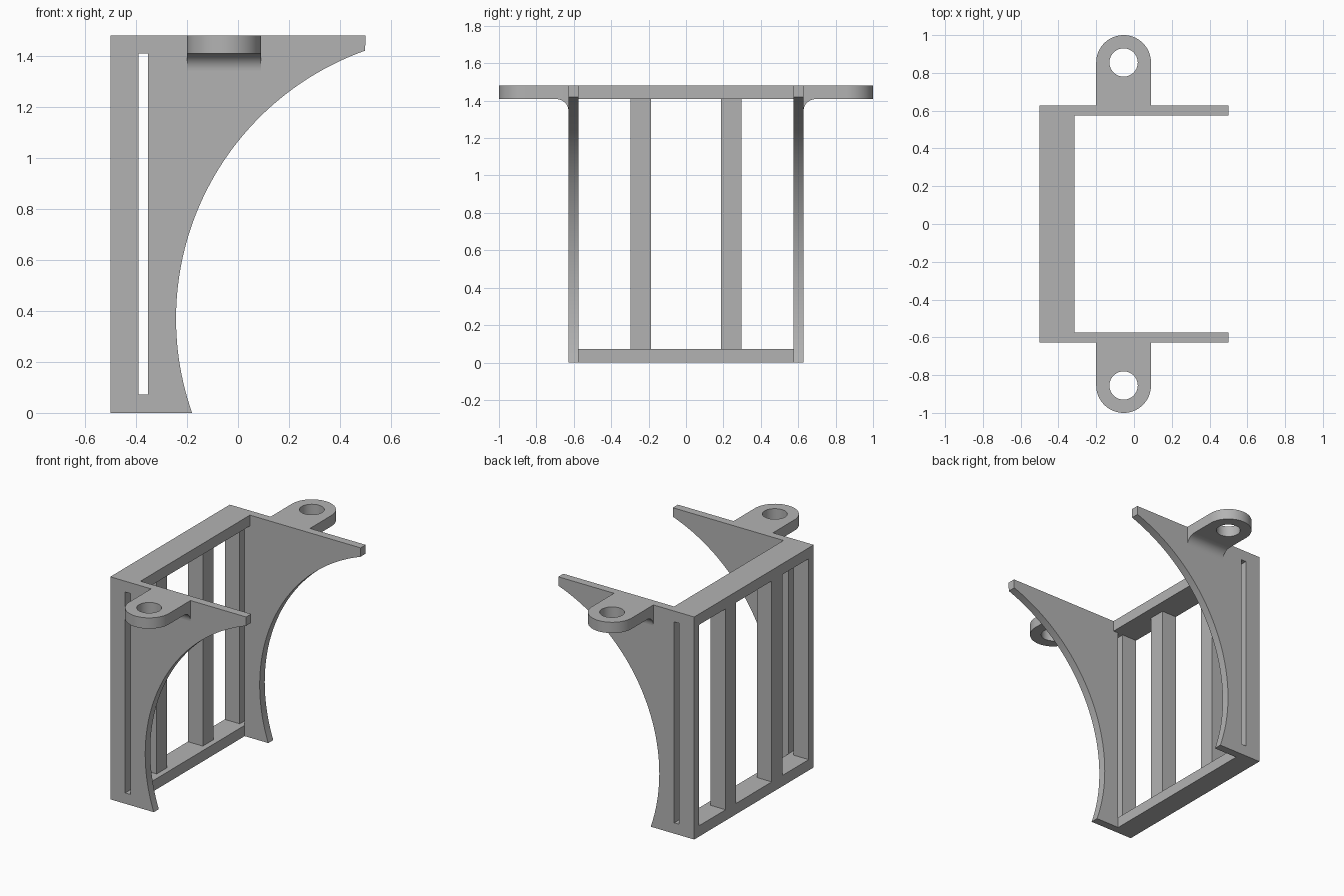
import bpy, bmesh, math
from mathutils import Vector

if "Cube" in bpy.data.objects:
    bpy.data.objects.remove(bpy.data.objects["Cube"])

grey = bpy.data.materials.new("plain_grey")
grey.use_nodes = True
COLOUR = (0.45, 0.45, 0.45, 1)
grey.diffuse_color = COLOUR
grey.node_tree.nodes["Principled BSDF"].inputs["Base Color"].default_value = COLOUR

HEIGHT, RAIL = 1.48, 0.072
BACK = -0.5
INNER, OUTER = 0.575, 0.628
TOP_UNDER = HEIGHT - RAIL


def arc(cx, cy, r, start, end, steps):
    """Points along a circular arc, angles in radians."""
    return [(cx + r * math.cos(start + (end - start) * i / steps),
             cy + r * math.sin(start + (end - start) * i / steps))
            for i in range(steps + 1)]


def rect(a0, b0, a1, b1):
    return [(a0, b0), (a1, b0), (a1, b1), (a0, b1)]


def prism(name, loops, place, lo, hi):
    """Fill an outline (later loops are holes) and extrude it from lo to hi."""
    bm = bmesh.new()
    edges = []
    for loop in loops:
        verts = [bm.verts.new(place(a, b, lo)) for a, b in loop]
        edges += [bm.edges.new((verts[i - 1], verts[i])) for i in range(len(verts))]
    bmesh.ops.triangle_fill(bm, edges=edges, use_beauty=True)
    grown = bmesh.ops.extrude_face_region(bm, geom=bm.faces[:])["geom"]
    shift = Vector(place(0, 0, hi)) - Vector(place(0, 0, lo))
    bmesh.ops.translate(bm, vec=shift,
                        verts=[g for g in grown if isinstance(g, bmesh.types.BMVert)])
    bmesh.ops.recalc_face_normals(bm, faces=bm.faces)
    mesh = bpy.data.meshes.new(name)
    bm.to_mesh(mesh)
    bm.free()
    mesh.materials.append(grey)
    obj = bpy.data.objects.new(name, mesh)
    bpy.context.collection.objects.link(obj)
    bpy.ops.object.select_all(action='DESELECT')
    obj.select_set(True)
    bpy.context.view_layer.objects.active = obj
    bpy.ops.object.shade_smooth_by_angle(angle=math.radians(30))
    return obj


def along_y(a, b, d):
    return (a, d, b)


def along_z(a, b, d):
    return (a, b, d)


def along_x(a, b, d):
    return (d, a, b)


# Side plate outline: straight back and top, large circular cutaway in front
CX, CZ, R = 0.872, 0.3695, 1.115
low = math.pi + math.asin(CZ / R)
high = math.pi - math.asin((1.42 - CZ) / R)
plate = [(BACK, 0)] + arc(CX, CZ, R, low, high, 56) + [(0.5, HEIGHT), (BACK, HEIGHT)]
slot = rect(-0.39, RAIL, -0.353, TOP_UNDER)

# Mounting lug sizes
LUG_X, LUG_Y, LUG_R, HOLE_R, FILLET = -0.055, 0.855, 0.145, 0.075, 0.065

for side, s in (("right", -1), ("left", 1)):
    prism(side + "_side_plate", [plate, slot], along_y, s * INNER, s * OUTER)

    # Lug with rounded end and bolt hole
    outline = [(LUG_X + LUG_R, OUTER)] + arc(LUG_X, LUG_Y, LUG_R, 0, math.pi, 32) \
        + [(LUG_X - LUG_R, OUTER)]
    hole = arc(LUG_X, LUG_Y, HOLE_R, 0, math.tau, 40)[:-1]
    loops = [[(x, s * y) for x, y in loop] for loop in (outline, hole)]
    prism(side + "_mounting_lug", loops, along_z, TOP_UNDER, HEIGHT)

    # Concave fillet under the lug
    curve = arc(OUTER + FILLET, TOP_UNDER - FILLET, FILLET, math.pi / 2, math.pi, 12)
    fillet = [(s * y, z) for y, z in [(OUTER, TOP_UNDER)] + curve]
    prism(side + "_lug_fillet", [fillet], along_x, LUG_X - LUG_R, LUG_X + LUG_R)

    # Upright bar of the back frame
    bar = rect(BACK, s * 0.187, -0.39, s * 0.298)
    prism(side + "_back_bar", [bar], along_z, RAIL, TOP_UNDER)

# Rails joining the two side plates
prism("top_rail", [rect(BACK, TOP_UNDER, -0.315, HEIGHT)], along_y, -INNER, INNER)
prism("bottom_rail", [rect(BACK, 0, -0.353, RAIL)], along_y, -INNER, INNER)
